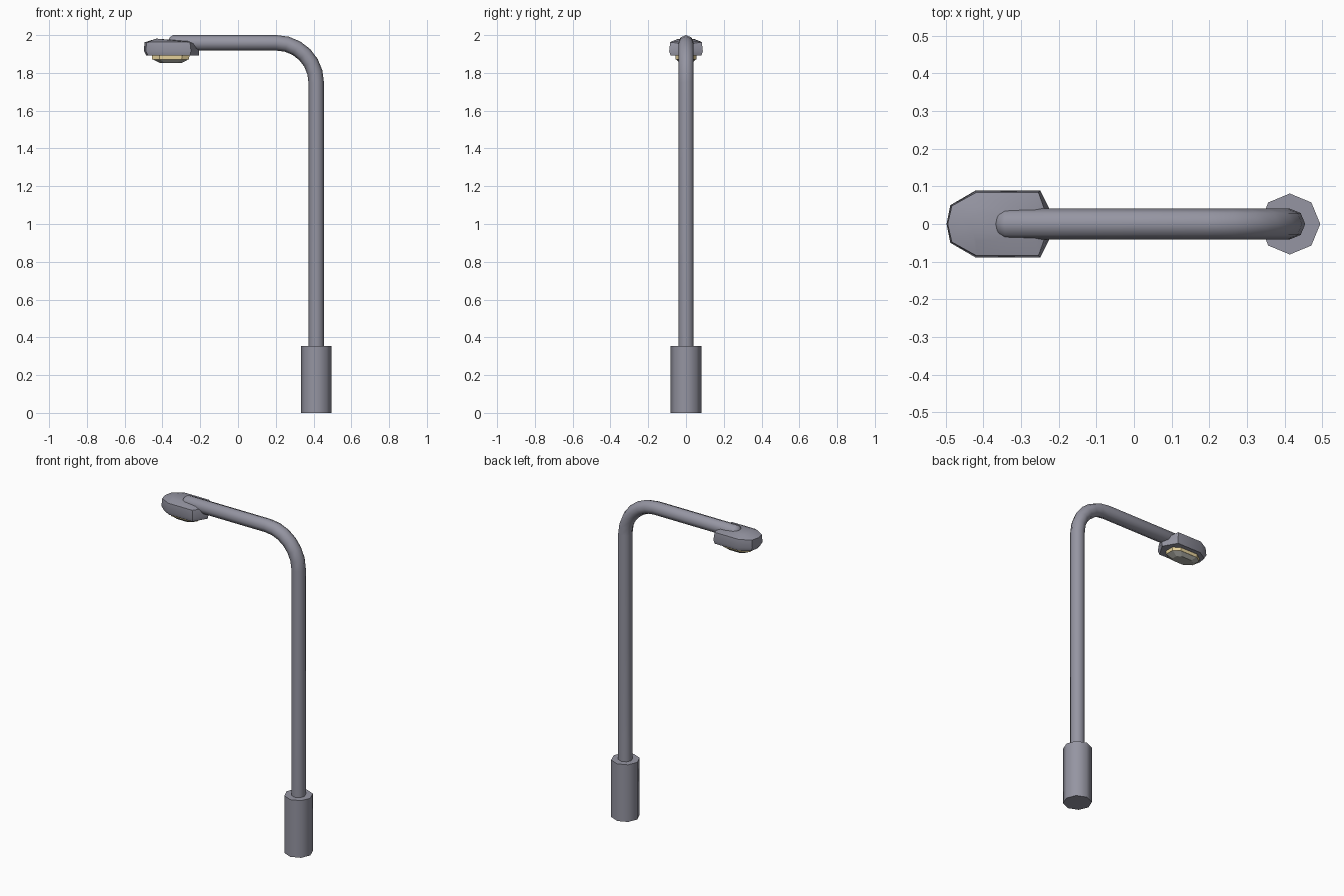
import bpy, bmesh
from math import sin, cos, pi, radians

if "Cube" in bpy.data.objects:
    bpy.data.objects.remove(bpy.data.objects["Cube"])

AXIS_X = 0.414      # pole axis
TUBE_R = 0.041
BEND_R = 0.21
TOP_Z = 1.959       # centreline of the arm
METAL = (0.3, 0.3, 0.36, 1)
GLOW = (0.8, 0.65, 0.33, 1)
LENS = (0.42, 0.42, 0.38, 1)


def loft(name, rings, color, smooth=None):
    """Skin equal-length rings of points and cap both ends."""
    bm = bmesh.new()
    loops = [[bm.verts.new(p) for p in ring] for ring in rings]
    n = len(loops[0])
    for a, b in zip(loops, loops[1:]):
        for i in range(n):
            j = (i + 1) % n
            bm.faces.new((a[i], a[j], b[j], b[i]))
    bm.faces.new(loops[0][::-1])
    bm.faces.new(loops[-1])
    bmesh.ops.recalc_face_normals(bm, faces=bm.faces)
    me = bpy.data.meshes.new(name)
    bm.to_mesh(me)
    bm.free()
    ob = bpy.data.objects.new(name, me)
    bpy.context.collection.objects.link(ob)
    mat = bpy.data.materials.new(name + "_colour")
    mat.diffuse_color = color
    mat.use_nodes = True
    mat.node_tree.nodes["Principled BSDF"].inputs["Base Color"].default_value = mat.diffuse_color
    me.materials.append(mat)
    if smooth:
        bpy.ops.object.select_all(action='DESELECT')
        ob.select_set(True)
        bpy.context.view_layer.objects.active = ob
        bpy.ops.object.shade_smooth_by_angle(angle=radians(smooth))
    return ob


def tube_ring(x, z, tilt, r, n=8):
    """Octagon around a path in the xz plane; tilt 0 = going up, 90 deg = going -x."""
    return [(x + r * cos(a) * cos(tilt), r * sin(a), z + r * cos(a) * sin(tilt))
            for a in (2 * pi * i / n for i in range(n))]


def mirrored(half):
    """Half outline (y >= 0, ends on the axis) to a full ring."""
    return half + [(x, -y, z) for x, y, z in half[-2:0:-1]]


# base sleeve
loft("base_sleeve", [tube_ring(AXIS_X, z, 0, 0.081) for z in (0, 0.353)], METAL, 50)

# pole, bend and arm with a rounded tip
rings = [tube_ring(AXIS_X, 0.34, 0, TUBE_R)]
for i in range(7):
    t = pi / 2 * i / 6
    rings.append(tube_ring(AXIS_X - BEND_R + BEND_R * cos(t),
                           TOP_Z - BEND_R + BEND_R * sin(t), t, TUBE_R))
for x, s in ((-0.343, 1), (-0.36, 0.75), (-0.368, 0.4)):
    rings.append(tube_ring(x, TOP_Z, pi / 2, TUBE_R * s))
loft("pole_and_arm", rings, METAL, 50)

# lamp head housing: bottom edge, rim, shoulder, crown
loft("lamp_housing", [
    mirrored([(-0.485, 0, 1.892), (-0.476, 0.046, 1.892), (-0.416, 0.082, 1.892),
              (-0.254, 0.082, 1.892), (-0.207, 0, 1.892)]),
    mirrored([(-0.498, 0, 1.915), (-0.488, 0.05, 1.915), (-0.421, 0.089, 1.915),
              (-0.249, 0.089, 1.915), (-0.205, 0, 1.92)]),
    mirrored([(-0.495, 0, 1.962), (-0.484, 0.048, 1.962), (-0.419, 0.084, 1.963),
              (-0.254, 0.084, 1.963), (-0.224, 0, 1.95)]),
    mirrored([(-0.43, 0, 1.982), (-0.428, 0.025, 1.981), (-0.42, 0.045, 1.979),
              (-0.265, 0.03, 1.968), (-0.25, 0, 1.962)]),
], METAL, 35)


def lens_ring(x0, x1, w, z):
    """Elongated octagon for the lamp glass."""
    c = 0.4 * (x1 - x0) / 2
    return [(x0, -w * .5, z), (x0 + c, -w, z), (x1 - c, -w, z), (x1, -w * .5, z),
            (x1, w * .5, z), (x1 - c, w, z), (x0 + c, w, z), (x0, w * .5, z)]


# glowing band and tapered lens cap under the housing
loft("light_band", [lens_ring(-0.456, -0.257, 0.056, 1.897),
                    lens_ring(-0.454, -0.259, 0.055, 1.872)], GLOW)
loft("lens_cap", [lens_ring(-0.452, -0.261, 0.054, 1.8725),
                  lens_ring(-0.414, -0.297, 0.034, 1.853)], LENS)
